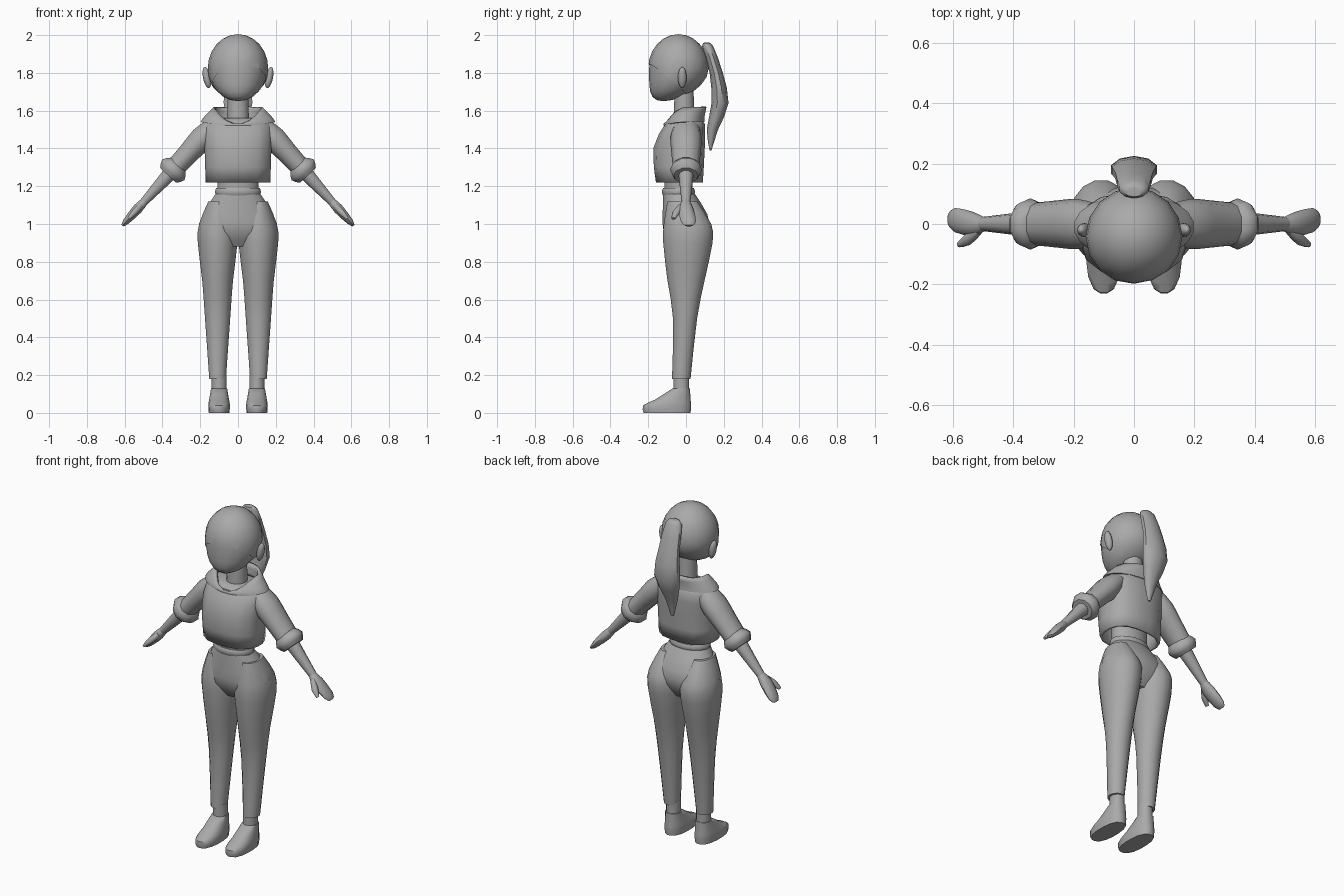
import bpy
import bmesh
from math import sin, cos, pi, radians
from mathutils import Matrix, Vector

default_cube = bpy.data.objects.get("Cube")
if default_cube:
    bpy.data.objects.remove(default_cube, do_unlink=True)

grey = bpy.data.materials.new("plain grey")
grey.use_nodes = True
colour = (0.4, 0.4, 0.4, 1)
grey.diffuse_color = colour
grey.node_tree.nodes["Principled BSDF"].inputs["Base Color"].default_value = colour


def finish(name, bm, mirror=False, wall=None):
    """Turn a bmesh into a smooth grey object, optionally mirrored or hollow."""
    bmesh.ops.recalc_face_normals(bm, faces=bm.faces[:])
    mesh = bpy.data.meshes.new(name)
    bm.to_mesh(mesh)
    bm.free()
    mesh.materials.append(grey)
    mesh.polygons.foreach_set("use_smooth", [True] * len(mesh.polygons))
    mesh.set_sharp_from_angle(angle=radians(50))
    obj = bpy.data.objects.new(name, mesh)
    bpy.context.collection.objects.link(obj)
    if wall:
        obj.modifiers.new("wall", "SOLIDIFY").thickness = wall
    if mirror:
        obj.modifiers.new("other side", "MIRROR")


def with_midpoints(rings):
    """Add a smoothly curved in-between ring after every given ring."""
    rings = [Vector(tuple(ring) + (0,) * (5 - len(ring))) for ring in rings]
    padded = [rings[0]] + rings + [rings[-1]]
    result = []
    for before, start, end, after in zip(padded, padded[1:], padded[2:], padded[3:]):
        result += [start, (start + end) * 9 / 16 - (before + after) / 16]
    return result + [rings[-1]]


def loft(name, rings, origin=Vector(), axis=Vector((0, 0, 1)), sides=16, power=2.0,
         close_start=True, close_end=True, **finishing):
    """Skin cross-sections placed along an axis.

    Ring: distance, half width, half depth, then optional centre y and front dip.
    A power above two squares off the outline.
    """
    bm = bmesh.new()
    across = Vector((axis.z, 0, -axis.x))
    loops = []
    for distance, width, depth, centre, dip in with_midpoints(rings):
        loop = []
        for i in range(sides):
            angle = 2 * pi * (i + 0.5) / sides
            c, s = cos(angle), sin(angle)
            reach = (abs(c) ** power + abs(s) ** power) ** (-1 / power)
            point = origin + axis * distance + across * (width * c * reach)
            point.y += centre + depth * s * reach
            point.z -= dip * max(0, -s) ** 2
            loop.append(bm.verts.new(point))
        loops.append(loop)
    for low, high in zip(loops, loops[1:]):
        for i in range(sides):
            j = (i + 1) % sides
            bm.faces.new((low[i], low[j], high[j], high[i]))
    if close_start:
        bm.faces.new(loops[0])
    if close_end:
        bm.faces.new(loops[-1])
    finish(name, bm, **finishing)


def ball(size, place, turn=0.0):
    """A bmesh ellipsoid, turned about y."""
    bm = bmesh.new()
    matrix = (Matrix.Translation(place) @ Matrix.Rotation(turn, 4, "Y")
              @ Matrix.Diagonal((*size, 1)))
    bmesh.ops.create_uvsphere(bm, u_segments=16, v_segments=12, radius=1, matrix=matrix)
    return bm


def skull(grow):
    """Round head whose lower half slides forward into a chin."""
    middle = Vector((0, -0.04, 1.825))
    size = Vector((0.155, 0.155, 0.175)) + Vector((grow, grow, grow))
    bm = ball(size, middle)
    for vert in bm.verts:
        drop = max(0, middle.z - vert.co.z) / size.z
        vert.co.y -= 0.08 * drop ** 2
    return bm


# Head and the thin swept fringe lying over it
finish("head", skull(0))
hair = skull(0.005)
left_end, right_end, nape = map(Vector, ((-0.16, -0.13, 1.77), (0.08, -0.19, 1.85), (0, 0, 1.68)))
bmesh.ops.bisect_plane(
    hair, geom=hair.verts[:] + hair.edges[:] + hair.faces[:], plane_co=nape,
    plane_no=(right_end - left_end).cross(nape - left_end), clear_inner=True)
finish("fringe", hair)

# Ears
finish("ears", ball((0.02, 0.023, 0.057), (0.165, -0.02, 1.775), turn=0.2), mirror=True)

# Ponytail
loft("ponytail", [
    (1.96, 0.02, 0.01, 0.11),
    (1.94, 0.05, 0.03, 0.115),
    (1.8, 0.065, 0.035, 0.16),
    (1.64, 0.08, 0.045, 0.18),
    (1.5, 0.04, 0.03, 0.14),
    (1.39, 0.01, 0.005, 0.13),
], sides=10)

# Neck
loft("neck", [(1.5, 0.06, 0.06, -0.01), (1.72, 0.055, 0.05, -0.01)])

# Cropped top, hollow at the hem
loft("cropped_top", [
    (1.22, 0.172, 0.125, -0.035),
    (1.4, 0.178, 0.137, -0.037),
    (1.53, 0.18, 0.105, -0.005),
    (1.56, 0.12, 0.07),
], power=2.6, close_start=False, wall=0.015)

# Wide collar with a dipped front
loft("collar", [
    (1.54, 0.2, 0.11, -0.01, 0.02),
    (1.57, 0.18, 0.11, -0.01, 0.04),
    (1.62, 0.13, 0.11, 0, 0.09),
], sides=20, close_end=False, wall=0.02)

# Arms: every piece sits along one sloping line from the shoulder
arm = dict(origin=Vector((0.12, 0, 1.53)), axis=Vector((0.675, 0, -0.738)),
           sides=10, mirror=True)
loft("sleeves", [
    (0.02, 0.05, 0.07),
    (0.1, 0.067, 0.083),
    (0.2, 0.06, 0.078),
    (0.31, 0.055, 0.07),
], **arm)
loft("sleeve_cuffs", [
    (0.29, 0.055, 0.065),
    (0.33, 0.085, 0.085),
    (0.37, 0.06, 0.065),
], **arm)
loft("forearms", [(0.3, 0.045, 0.045), (0.57, 0.022, 0.023)], **arm)
loft("hands", [
    (0.55, 0.02, 0.02),
    (0.61, 0.028, 0.04),
    (0.7, 0.018, 0.04, 0.013),
    (0.73, 0.006, 0.02, 0.015),
], **arm)
loft("thumbs", [
    (0.58, 0.015, 0.015, -0.02),
    (0.63, 0.018, 0.022, -0.048),
    (0.68, 0.008, 0.01, -0.067),
], **arm)

# Waist, waistband and hips
loft("waist", [(1.1, 0.11, 0.075, -0.04), (1.3, 0.11, 0.075, -0.04)])
loft("waistband", [
    (1.15, 0.118, 0.083, -0.04),
    (1.17, 0.124, 0.09, -0.04),
    (1.19, 0.118, 0.083, -0.04),
])
loft("hips", [
    (0.88, 0.1, 0.07),
    (0.96, 0.208, 0.12),
    (1.05, 0.188, 0.12, -0.005),
    (1.16, 0.12, 0.085, -0.037),
], power=2.2)

# Trouser legs, flowing up into the seat
loft("trouser_legs", [
    (0.18, 0.045, 0.05, -0.025),
    (0.5, 0.068, 0.065, -0.005),
    (0.7, 0.083, 0.1),
    (0.9, 0.107, 0.133, 0.01),
    (1, 0.1, 0.128, 0.008),
    (1.12, 0.05, 0.08, -0.02),
], origin=Vector((0.108, 0, 0)), mirror=True)

# Ankles and flat-soled shoes
foot = dict(origin=Vector((0.1, 0, 0)), mirror=True)
loft("ankles", [(0.07, 0.04, 0.043, -0.025), (0.2, 0.04, 0.043, -0.025)], **foot)
loft("shoes", [
    (0, 0.055, 0.125, -0.1),
    (0.04, 0.058, 0.128, -0.1),
    (0.07, 0.053, 0.095, -0.07),
    (0.13, 0.043, 0.046, -0.025),
], power=2.5, **foot)
